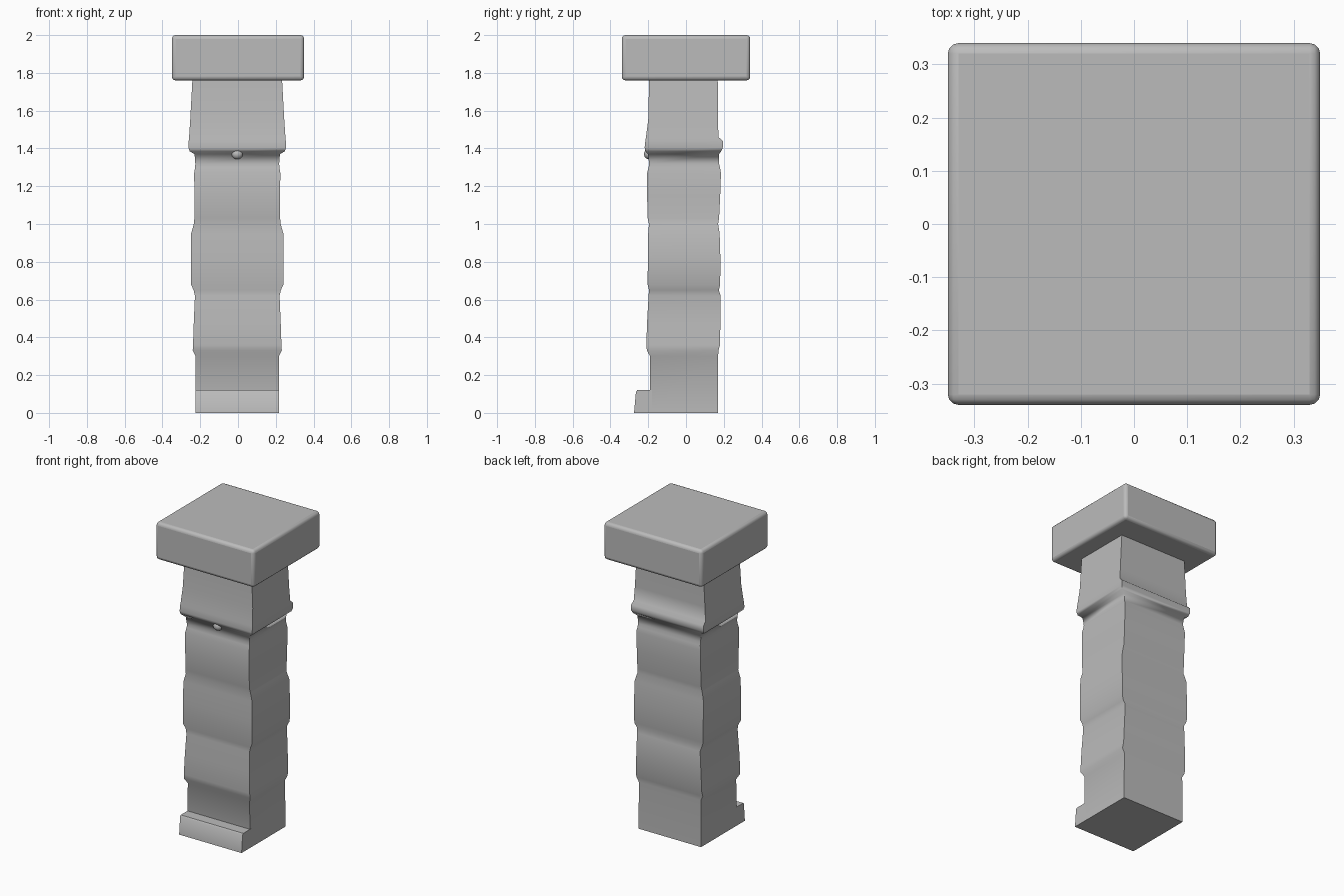
import bpy, bmesh
from math import radians

cube = bpy.data.objects.get("Cube")
if cube:
    bpy.data.objects.remove(cube, do_unlink=True)

GREY = (0.5, 0.5, 0.5, 1)
stone = bpy.data.materials.new("grey_stone")
stone.use_nodes = True
stone.diffuse_color = GREY
stone.node_tree.nodes["Principled BSDF"].inputs["Base Color"].default_value = GREY


def finish(name, bm, angle, bevel=0, segments=3):
    bmesh.ops.recalc_face_normals(bm, faces=bm.faces)
    mesh = bpy.data.meshes.new(name)
    bm.to_mesh(mesh)
    bm.free()
    mesh.materials.append(stone)
    obj = bpy.data.objects.new(name, mesh)
    bpy.context.collection.objects.link(obj)
    if bevel:
        mod = obj.modifiers.new("soft_edges", "BEVEL")
        mod.width, mod.segments = bevel, segments
        mod.limit_method = "ANGLE"
        mod.angle_limit = radians(50)
    bpy.ops.object.select_all(action="DESELECT")
    obj.select_set(True)
    bpy.context.view_layer.objects.active = obj
    bpy.ops.object.shade_smooth_by_angle(angle=radians(angle))
    return obj


def loft(rings):
    """Skin a stack of vertex loops and cap both ends."""
    bm = bmesh.new()
    loops = [[bm.verts.new(p) for p in ring] for ring in rings]
    n = len(loops[0])
    for low, high in zip(loops, loops[1:]):
        for i in range(n):
            j = (i + 1) % n
            bm.faces.new((low[i], low[j], high[j], high[i]))
    bm.faces.new(loops[0])
    bm.faces.new(loops[-1])
    return bm


# Shaft: height, half width, front depth, back depth
MID = -0.004
sections = [
    (0, .222, .19, .17), (.30, .22, .19, .17), (.33, .236, .207, .172),
    (.36, .234, .21, .18), (.48, .23, .206, .182), (.62, .224, .198, .183),
    (.65, .231, .196, .174), (.68, .245, .203, .181), (.82, .246, .202, .182),
    (.95, .244, .2, .178), (1.0, .23, .196, .17), (1.03, .227, .203, .175),
    (1.15, .227, .206, .181), (1.27, .228, .206, .185), (1.3, .223, .198, .18),
    (1.32, .222, .195, .175), (1.37, .226, .202, .175), (1.385, .252, .215, .186),
    (1.405, .258, .219, .195), (1.44, .257, .215, .195), (1.46, .255, .212, .172),
    (1.55, .249, .2, .169), (1.77, .237, .195, .168),
]
rings = [[(MID - w, -f, z), (MID + w, -f, z), (MID + w, b, z), (MID - w, b, z)]
         for z, w, f, b in sections]
finish("shaft", loft(rings), 62)

# Foot ledge along the front of the base
ledge = [(-.18, 0), (-.275, 0), (-.265, .112), (-.258, .12), (-.18, .12)]
finish("foot_ledge", loft([[(x, y, z) for y, z in ledge]
                           for x in (MID - .222, MID + .222)]), 40)

# Cap slab
bm = bmesh.new()
bmesh.ops.create_cube(bm, size=1)
bmesh.ops.scale(bm, vec=(.7, .68, .24), verts=bm.verts)
bmesh.ops.translate(bm, vec=(0, 0, 1.88), verts=bm.verts)
finish("cap_slab", bm, 45, bevel=.02)

# Small bead under the collar
bm = bmesh.new()
bmesh.ops.create_uvsphere(bm, u_segments=20, v_segments=12, radius=.03)
bmesh.ops.scale(bm, vec=(1, .8, .9), verts=bm.verts)
bmesh.ops.translate(bm, vec=(MID, -.198, 1.37), verts=bm.verts)
finish("collar_bead", bm, 60)
